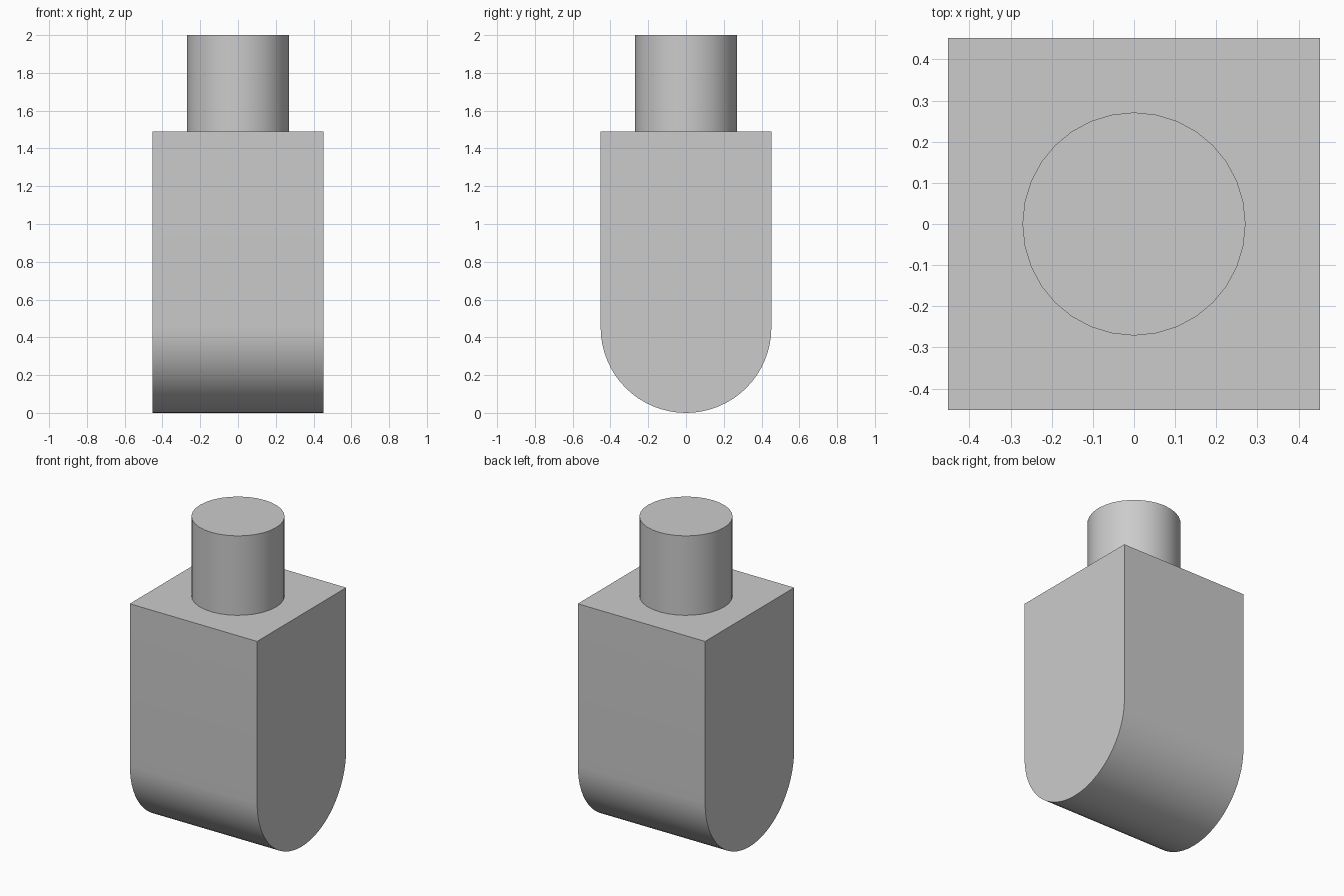
import bpy
import bmesh
from math import sin, cos, pi, radians

HALF = 0.452        # half width of the block and radius of its rounded base
BLOCK_TOP = 1.49
PEG_RADIUS = 0.271
HEIGHT = 2.0

cube = bpy.data.objects.get("Cube")
if cube:
    bpy.data.objects.remove(cube, do_unlink=True)

grey = bpy.data.materials.new("plain grey")
colour = (0.6, 0.6, 0.6, 1)
grey.use_nodes = True
grey.diffuse_color = colour
grey.node_tree.nodes["Principled BSDF"].inputs["Base Color"].default_value = colour


def extrude_profile(name, points, offset):
    """Extrude a closed outline into a solid with smooth curved sides."""
    bm = bmesh.new()
    face = bm.faces.new([bm.verts.new(p) for p in points])
    result = bmesh.ops.extrude_face_region(bm, geom=[face], use_keep_orig=True)
    moved = [g for g in result["geom"] if isinstance(g, bmesh.types.BMVert)]
    bmesh.ops.translate(bm, verts=moved, vec=offset)
    bmesh.ops.recalc_face_normals(bm, faces=bm.faces)
    mesh = bpy.data.meshes.new(name)
    bm.to_mesh(mesh)
    bm.free()
    mesh.materials.append(grey)
    obj = bpy.data.objects.new(name, mesh)
    bpy.context.collection.objects.link(obj)
    bpy.ops.object.select_all(action="DESELECT")
    obj.select_set(True)
    bpy.context.view_layer.objects.active = obj
    bpy.ops.object.shade_smooth_by_angle(angle=radians(30))
    return obj


# Block with a half-round base, extruded from side to side
arc = [pi + pi * i / 32 for i in range(33)]
outline = [(-HALF, HALF * cos(a), HALF + HALF * sin(a)) for a in arc]
outline += [(-HALF, HALF, BLOCK_TOP), (-HALF, -HALF, BLOCK_TOP)]
extrude_profile("rounded_block", outline, (2 * HALF, 0, 0))

# Round peg standing on the block
turn = [2 * pi * i / 32 for i in range(32)]
circle = [(PEG_RADIUS * cos(a), PEG_RADIUS * sin(a), BLOCK_TOP) for a in turn]
extrude_profile("round_peg", circle, (0, 0, HEIGHT - BLOCK_TOP))
